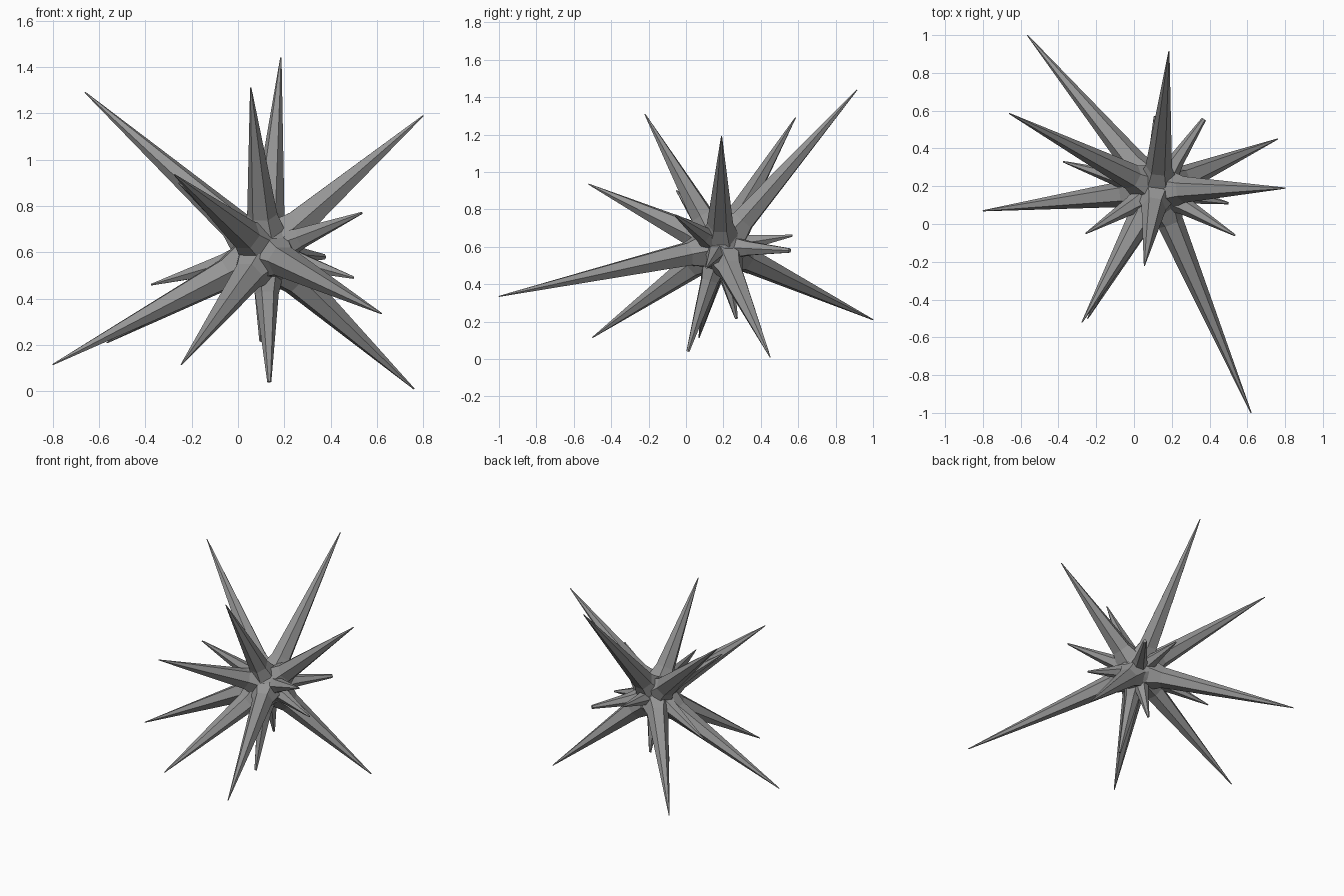
import bpy
import bmesh
import math
from mathutils import Vector

if "Cube" in bpy.data.objects:
    bpy.data.objects.remove(bpy.data.objects["Cube"], do_unlink=True)

grey = bpy.data.materials.new("stone_grey")
grey.use_nodes = True
colour = (0.3, 0.3, 0.3, 1)
grey.diffuse_color = colour
grey.node_tree.nodes["Principled BSDF"].inputs["Base Color"].default_value = colour

CENTRE = Vector((0.12, 0.18, 0.6))
SIDES = 6

# Spike tips: name -> position, radius of the blunted end
SPIKES = {
    "upper_right_back": ((-0.66, 0.585, 1.29), 0.003),
    "upper_back": ((0.185, 0.915, 1.44), 0.003),
    "upper_front": ((0.055, -0.22, 1.31), 0.003),
    "upper_left": ((0.8, 0.19, 1.19), 0.003),
    "long_front": ((0.62, -1.0, 0.335), 0.003),
    "lower_left": ((0.76, 0.45, 0.01), 0.003),
    "lower_right": ((-0.8, 0.07, 0.115), 0.003),
    "long_back": ((-0.565, 1.0, 0.21), 0.003),
    "lower_front": ((-0.245, -0.5, 0.115), 0.003),
    "middle_front": ((-0.275, -0.52, 0.935), 0.003),
    "bottom": ((0.135, 0.01, 0.04), 0.009),
    "short_bottom": ((0.1, 0.27, 0.215), 0.008),
    "short_left_front": ((0.535, -0.06, 0.77), 0.005),
    "short_left": ((0.5, 0.11, 0.49), 0.006),
    "short_left_back": ((0.37, 0.555, 0.58), 0.013),
    "short_back": ((0.11, 0.57, 0.66), 0.006),
    "short_right_back": ((-0.375, 0.33, 0.46), 0.004),
    "short_right_front": ((-0.255, -0.05, 0.9), 0.004),
}


def ring(tip, distance, radius):
    """Points of a polygon around the axis from the centre to a tip."""
    axis = tip - CENTRE
    turn = axis.to_track_quat("Z", "Y")
    middle = CENTRE + axis.normalized() * distance
    angles = [math.tau * i / SIDES for i in range(SIDES)]
    return [middle + turn @ Vector((math.cos(a), math.sin(a), 0)) * radius for a in angles]


def finish(name, bm):
    bmesh.ops.recalc_face_normals(bm, faces=bm.faces[:])
    mesh = bpy.data.meshes.new(name)
    bm.to_mesh(mesh)
    bm.free()
    mesh.materials.append(grey)
    bpy.context.collection.objects.link(bpy.data.objects.new(name, mesh))


# Tapered spikes with a flared root
hub_points = []
for name, (tip, blunt) in SPIKES.items():
    tip = Vector(tip)
    length = (tip - CENTRE).length
    radius = min(0.07, 0.013 + 0.065 * length)
    bm = bmesh.new()
    sections = ((0.1, radius * 1.45), (0.19, radius), (length, blunt))
    loops = [[bm.verts.new(p) for p in ring(tip, d, r)] for d, r in sections]
    for low, high in zip(loops, loops[1:]):
        for i in range(SIDES):
            j = (i + 1) % SIDES
            bm.faces.new((low[i], low[j], high[j], high[i]))
    bm.faces.new(loops[0])
    bm.faces.new(loops[-1])
    finish(name + "_spike", bm)
    hub_points += ring(tip, 0.125, radius * 1.1)

# Faceted hub wrapped around the spike roots
bm = bmesh.new()
for p in hub_points:
    bm.verts.new(p)
hull = bmesh.ops.convex_hull(bm, input=bm.verts[:])
inside = {v for v in hull["geom_interior"] if isinstance(v, bmesh.types.BMVert)}
bmesh.ops.delete(bm, geom=list(inside), context="VERTS")
finish("hub", bm)
